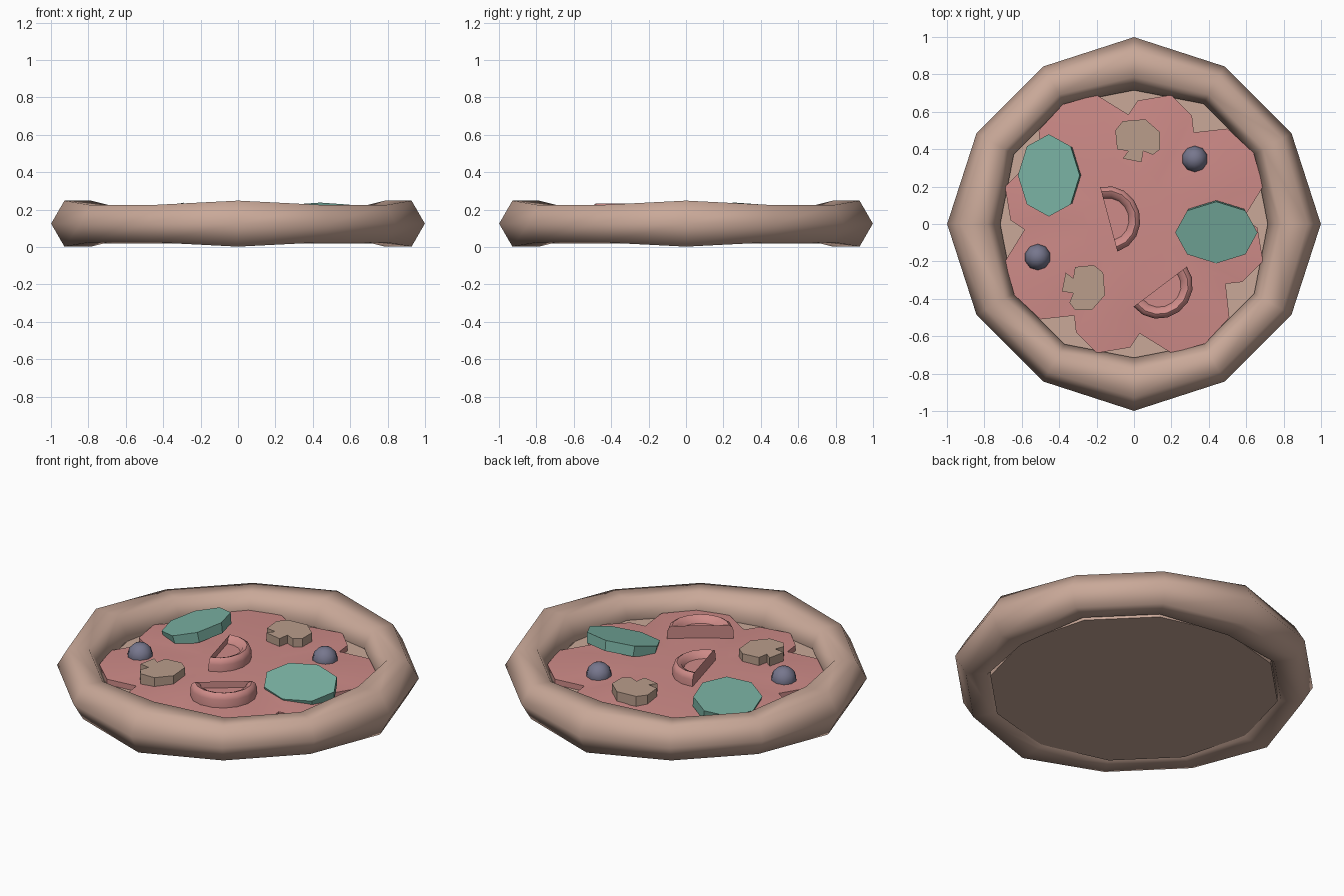
import bpy, bmesh, math
from mathutils import Matrix, Vector

cube = bpy.data.objects.get("Cube")
if cube:
    bpy.data.objects.remove(cube)


def material(name, rgb):
    mat = bpy.data.materials.new(name)
    mat.use_nodes = True
    colour = [(c / 255) ** 2.2 for c in rgb] + [1]
    mat.diffuse_color = colour
    mat.node_tree.nodes["Principled BSDF"].inputs["Base Color"].default_value = colour
    return mat


DOUGH = material("baked dough", (200, 167, 151))
SAUCE = material("pink sauce", (205, 138, 135))
LEAF = material("teal leaf", (121, 176, 161))
MUSHROOM = material("mushroom tan", (184, 156, 138))
OLIVE = material("blue grey olive", (118, 118, 140))


def finish(bm, name, mat, smooth=None, matrix=None):
    """Turn a bmesh into an object; smooth is the sharp-edge angle in degrees."""
    bmesh.ops.recalc_face_normals(bm, faces=bm.faces)
    mesh = bpy.data.meshes.new(name)
    bm.to_mesh(mesh)
    bm.free()
    mesh.materials.append(mat)
    obj = bpy.data.objects.new(name, mesh)
    bpy.context.collection.objects.link(obj)
    if matrix:
        obj.matrix_world = matrix
    if smooth:
        bpy.ops.object.select_all(action='DESELECT')
        obj.select_set(True)
        bpy.context.view_layer.objects.active = obj
        bpy.ops.object.shade_smooth_by_angle(angle=math.radians(smooth))
    return obj


def loft(rings, closed=False):
    """Bridge equal rings of points; cap both ends, or join the last to the first."""
    bm = bmesh.new()
    loops = [[bm.verts.new(p) for p in ring] for ring in rings]
    pairs = list(zip(loops, loops[1:]))
    if closed:
        pairs.append((loops[-1], loops[0]))
    else:
        bm.faces.new(loops[0])
        bm.faces.new(loops[-1])
    for low, high in pairs:
        for i in range(len(low)):
            j = (i + 1) % len(low)
            bm.faces.new((low[i], low[j], high[j], high[i]))
    return bm


def scaled_rings(outline, profile):
    return [[(x * s, y * s, z) for x, y in outline] for s, z in profile]


def circle(radius, count, squash=1):
    return [(radius * math.cos(math.tau * i / count),
             radius * squash * math.sin(math.tau * i / count)) for i in range(count)]


def place(x, y, z=0, turn=0):
    return Matrix.Translation((x, y, z)) @ Matrix.Rotation(math.radians(turn), 4, 'Z')


# Crust: a hexagonal tube in a ring, thicker at the four axis points
tube = []
for i in range(12):
    a = math.tau * i / 12
    thick = 0.142 if i % 3 == 0 else 0.115
    tube.append([((0.857 + u) * math.cos(a), (0.857 + u) * math.sin(a), 0.125 + v)
                 for u, v in circle(thick, 6)])
finish(loft(tube, closed=True), "crust", DOUGH, 100)

# Base inside the crust
finish(loft(scaled_rings(circle(0.78, 12), [(1, 0.02), (1, 0.11)])), "base", DOUGH)

# Sauce: one notched quarter outline repeated around, gently domed
quarter = [(-.03, .585), (.02, .66), (.2, .69), (.31, .58),
           (.32, .49), (.5, .51), (.64, .38), (.69, .2)]
outline = []
for turn in range(4):
    outline += quarter
    quarter = [(y, -x) for x, y in quarter]
finish(loft(scaled_rings(outline, [(1, 0.1), (1, 0.142), (0.75, 0.153), (0.4, 0.16)])),
       "sauce", SAUCE, 40)

# Tilted leaf pieces
for name, x, y, turn, tilt in (("left_leaf", .44, -.04, 0, 13),
                               ("right_leaf", -.45, .26, 90, -13)):
    bm = loft(scaled_rings(circle(0.22, 8, 0.77), [(0.96, -0.035), (1, 0.025)]))
    finish(bm, name, LEAF, matrix=place(x, y, 0.175, turn) @
           Matrix.Rotation(math.radians(tilt), 4, 'X'))

# Mushroom slices: cap with a short stem
slice_outline = [(-.12, .04), (-.08, .09), (.04, .1), (.12, .03), (.12, -.06), (.08, -.09),
                 (.03, -.07), (.02, -.13), (-.08, -.11), (-.05, -.07), (-.11, -.06)]
for name, x, y, turn in (("back_mushroom", .02, .46, 0), ("front_mushroom", -.255, -.34, -90)):
    bm = loft(scaled_rings(slice_outline, [(1, 0.14), (1, 0.205)]))
    finish(bm, name, MUSHROOM, matrix=place(x, y, 0, turn))

# Half-round slices with a raised rounded rim
half = [(0.178 * math.cos(math.pi * i / 8), 0.168 * math.sin(math.pi * i / 8)) for i in range(9)]
rim = [(1, 0.14), (1, 0.2), (0.95, 0.222), (0.86, 0.232), (0.72, 0.222), (0.64, 0.195)]
for name, x, y, turn in (("middle_slice", -.135, .025, -75), ("front_slice", .14, -.335, -143)):
    finish(loft(scaled_rings(half, rim)), name, SAUCE, 50, place(x, y, 0, turn))

# Olives
for name, x, y in (("back_olive", .325, .348), ("front_olive", -.515, -.177)):
    bm = bmesh.new()
    bmesh.ops.create_uvsphere(bm, u_segments=10, v_segments=6, radius=0.07)
    finish(bm, name, OLIVE, 60, place(x, y, 0.155))
